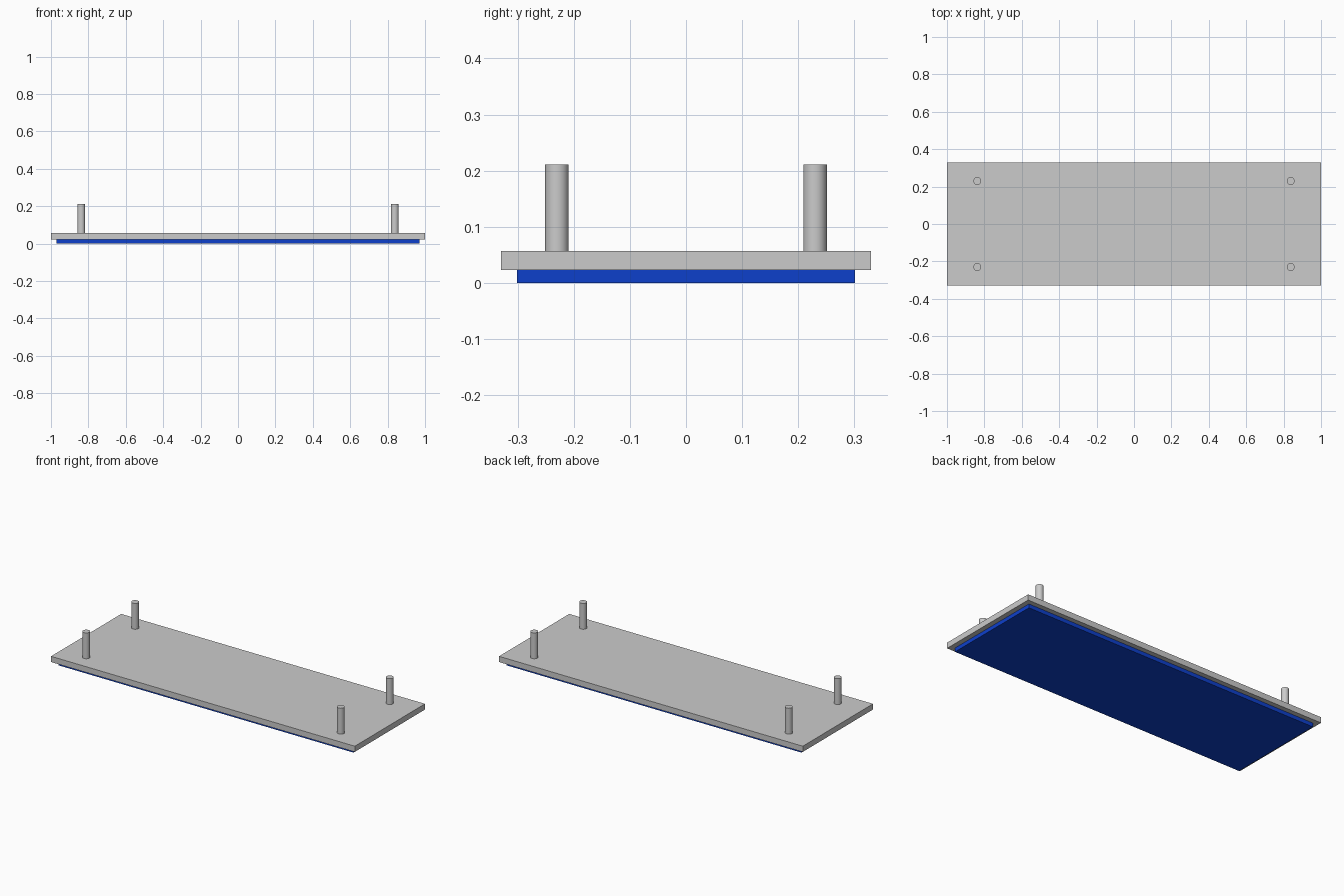
import bpy

if "Cube" in bpy.data.objects:
    bpy.data.objects.remove(bpy.data.objects["Cube"])

def box(name, size, z0, z1):
    bpy.ops.mesh.primitive_cube_add(size=1, location=(0, 0, (z0 + z1) / 2))
    o = bpy.context.object
    o.name = name
    o.scale = (size[0], size[1], z1 - z0)
    bpy.ops.object.transform_apply(location=False, rotation=False, scale=True)
    return o

# Grey backing plate
box("backing_plate", (2.0, 0.66), 0.023, 0.057)

# Blue panel underneath
panel = box("blue_panel", (1.94, 0.602), 0.0, 0.023)
blue = bpy.data.materials.new("blue")
blue.diffuse_color = (0.004, 0.05, 0.6, 1)
blue.use_nodes = True
blue.node_tree.nodes["Principled BSDF"].inputs["Base Color"].default_value = blue.diffuse_color
panel.data.materials.append(blue)

# Four mounting pegs near the corners
for sx, nx in ((-1, "left"), (1, "right")):
    for sy, ny in ((-1, "front"), (1, "back")):
        bpy.ops.mesh.primitive_cylinder_add(
            vertices=32, radius=0.021, depth=0.211 - 0.057,
            location=(sx * 0.838, sy * 0.23, (0.211 + 0.057) / 2))
        peg = bpy.context.object
        peg.name = f"peg_{ny}_{nx}"
        bpy.ops.object.shade_smooth_by_angle()
